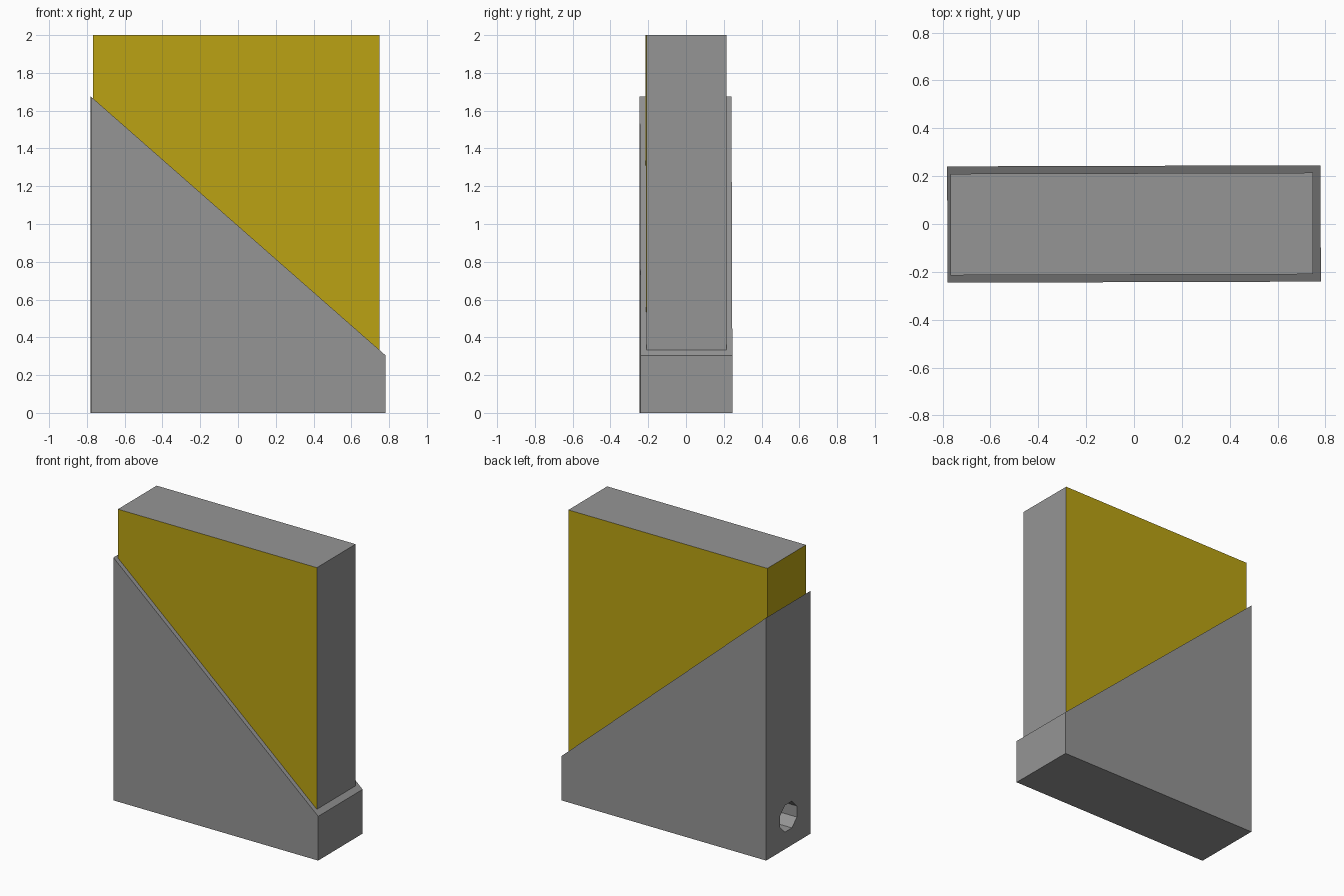
import bpy, bmesh, math
from mathutils import Matrix

if "Cube" in bpy.data.objects:
    bpy.data.objects.remove(bpy.data.objects["Cube"])

YAW = 0.003


def material(name, colour):
    m = bpy.data.materials.new(name)
    m.diffuse_color = (*colour, 1.0)
    m.use_nodes = True
    m.node_tree.nodes["Principled BSDF"].inputs["Base Color"].default_value = m.diffuse_color
    return m


grey = material("grey", (0.30, 0.30, 0.30))
mustard = material("mustard", (0.50, 0.366, 0.0065))


def add_object(name, bm, mats):
    bmesh.ops.recalc_face_normals(bm, faces=bm.faces[:])
    mesh = bpy.data.meshes.new(name)
    bm.to_mesh(mesh)
    bm.free()
    for m in mats:
        mesh.materials.append(m)
    ob = bpy.data.objects.new(name, mesh)
    bpy.context.collection.objects.link(ob)
    ob.rotation_euler.z = YAW
    return ob


def prism(profile, half_depth):
    """Extrude an x-z outline through y."""
    bm = bmesh.new()
    face = bm.faces.new([bm.verts.new((x, -half_depth, z)) for x, z in profile])
    new = bmesh.ops.extrude_face_region(bm, geom=[face])["geom"]
    moved = [v for v in new if isinstance(v, bmesh.types.BMVert)]
    bmesh.ops.translate(bm, verts=moved, vec=(0, 2 * half_depth, 0))
    return bm


# Holder with sloping top
holder = add_object("file_holder", prism(
    [(-0.78, 0), (0.78, 0), (0.78, 0.305), (-0.78, 1.675)], 0.243), [grey])

# Finger hole low on the left end
bm = bmesh.new()
bmesh.ops.create_cone(
    bm, cap_ends=True, segments=8, radius1=0.1, radius2=0.1, depth=0.3,
    matrix=Matrix.Translation((-0.73, 0, 0.21)) @ Matrix.Rotation(math.pi / 2, 4, 'Y')
    @ Matrix.Rotation(math.pi / 8, 4, 'Z'))
cutter = add_object("finger_hole_cutter", bm, [grey])
cutter.hide_render = True
cutter.display_type = 'WIRE'
cut = holder.modifiers.new("finger_hole", 'BOOLEAN')
cut.operation = 'DIFFERENCE'
cut.solver = 'EXACT'
cut.object = cutter

# Book: cover colour on front, back and spine, grey on the page edges
bm = prism([(-0.767, 0.322), (0.748, 0.322), (0.748, 2), (-0.767, 2)], 0.212)
bmesh.ops.recalc_face_normals(bm, faces=bm.faces[:])
for f in bm.faces:
    f.material_index = 1 if abs(f.normal.y) > 0.5 or f.normal.x < -0.5 else 0
add_object("book", bm, [grey, mustard])
